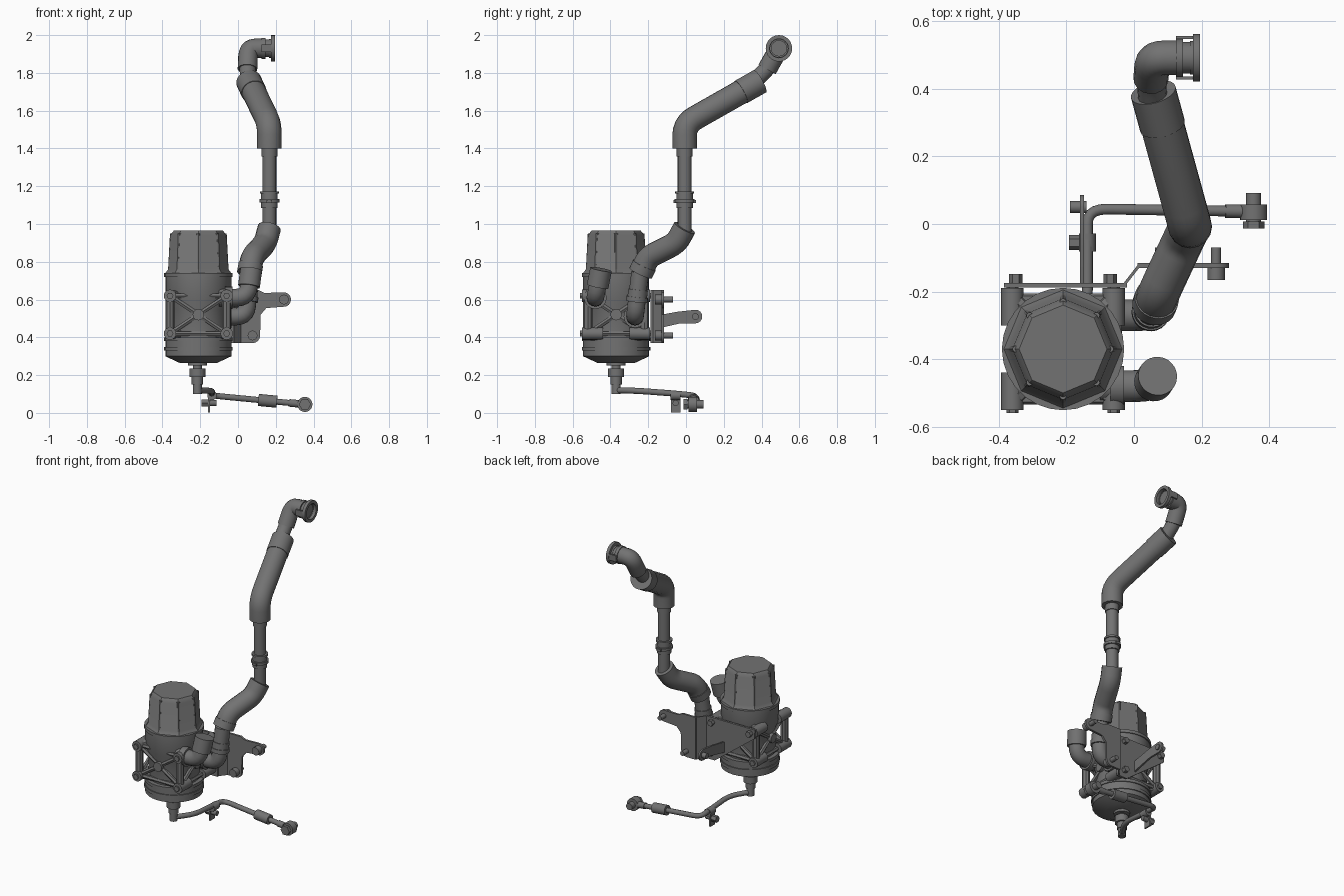
import bpy, bmesh, math
from mathutils import Vector

X, Y, Z = Vector((1, 0, 0)), Vector((0, 1, 0)), Vector((0, 0, 1))

cube = bpy.data.objects.get("Cube")
if cube:
    bpy.data.objects.remove(cube, do_unlink=True)

colour = (.17, .17, .17, 1)
grey = bpy.data.materials.new("dark grey")
grey.use_nodes = True
grey.diffuse_color = colour
grey.node_tree.nodes["Principled BSDF"].inputs["Base Color"].default_value = colour


def link(name, data):
    part = bpy.data.objects.new(name, data)
    bpy.context.collection.objects.link(part)
    bpy.ops.object.select_all(action='DESELECT')
    part.select_set(True)
    bpy.context.view_layer.objects.active = part
    return part


def shade(part):
    part.data.materials.append(grey)
    bpy.ops.object.shade_smooth_by_angle(angle=math.radians(35))


def build(name, bm):
    bmesh.ops.recalc_face_normals(bm, faces=bm.faces)
    mesh = bpy.data.meshes.new(name)
    bm.to_mesh(mesh)
    bm.free()
    shade(link(name, mesh))


def turned(name, start, direction, profile, sides=24):
    """Solid of revolution: profile is (distance along the axis, radius)."""
    bm = bmesh.new()
    turn = direction.to_track_quat('Z', 'Y')
    rings = []
    for height, radius in profile:
        angles = [math.tau * i / sides for i in range(sides)]
        local = [Vector((radius * math.cos(a), radius * math.sin(a), height)) for a in angles]
        rings.append([bm.verts.new(start + turn @ p) for p in local])
    for low, high in zip(rings, rings[1:]):
        for i in range(sides):
            bm.faces.new((low[i - 1], low[i], high[i], high[i - 1]))
    bm.faces.new(rings[0])
    bm.faces.new(rings[-1])
    build(name, bm)


def rod(name, start, end, radius, sides=16):
    axis = end - start
    turned(name, start, axis, [(0, radius), (axis.length, radius)], sides)


def band(name, start, end, low, high, radius):
    """Collar covering the stretch low..high of a straight pipe."""
    rod(name, start.lerp(end, low), start.lerp(end, high), radius, sides=24)


def tube(name, points, radius, bend=.05):
    """Round pipe along a path with rounded corners."""
    path = [points[0]]
    for before, corner, after in zip(points, points[1:], points[2:]):
        p, q = [corner + (other - corner).normalized() * min(bend, (other - corner).length * .45)
                for other in (before, after)]
        for step in range(6):
            t = step / 5
            path.append(p.lerp(corner, t).lerp(corner.lerp(q, t), t))
    path.append(points[-1])
    curve = bpy.data.curves.new(name, 'CURVE')
    curve.dimensions = '3D'
    curve.bevel_depth = radius
    curve.bevel_resolution = 6
    curve.use_fill_caps = True
    spline = curve.splines.new('POLY')
    spline.points.add(len(path) - 1)
    for knot, place in zip(spline.points, path):
        knot.co = (*place, 1)
    link(name, curve)
    bpy.ops.object.convert(target='MESH')
    shade(bpy.context.view_layer.objects.active)


def plate(name, outline, push):
    """Flat outline thickened by push."""
    bm = bmesh.new()
    face = bm.faces.new([bm.verts.new(p) for p in outline])
    grown = bmesh.ops.extrude_face_region(bm, geom=[face])["geom"]
    bmesh.ops.translate(bm, vec=push, verts=[v for v in grown if isinstance(v, bmesh.types.BMVert)])
    build(name, bm)


def block(name, centre, wide, deep, tall):
    foot = centre - Z * tall / 2
    x, y = X * wide / 2, Y * deep / 2
    plate(name, [foot - x - y, foot + x - y, foot + x + y, foot - x + y], Z * tall)


def rounded(centre, radius, first, last, across, up):
    """Arc of points, angles in eighths of a turn."""
    angles = [math.tau / 8 * (first + (last - first) * i / 8) for i in range(9)]
    return [centre + across * radius * math.cos(a) + up * radius * math.sin(a) for a in angles]


# Canister body, rim and fluted cap
base = Vector((-.21, -.37, 0))
wall, core, cap = .175, .155, .16
turned("canister_body", base, Z,
       [(.265, .1), (.3, wall), (.4, wall), (.4, core), (.55, core), (.6, wall), (.72, wall)], 28)
for level in (.34, .39, .73):
    rod("canister_ring", base + Z * (level - .01), base + Z * (level + .01), wall + .006, 28)
turned("canister_cap", base, Z, [(.74, wall), (.76, cap), (.94, cap - .01), (.965, cap - .03)], 8)
for i in range(8):
    out = X * math.cos(math.tau * i / 8) + Y * math.sin(math.tau * i / 8)
    rod("cap_rib", base + out * (cap - .01) + Z * .76, base + out * (cap - .02) + Z * .95, .01, 8)

# Mounting cage: corner posts, bosses and crossed ribs
reach, low, high = .15, Z * .42, Z * .62
middle = base + (low + high) / 2
for side in (-X, X):
    for end in (-Y, Y):
        corner = base + (side + end) * reach
        rod("cage_post", corner + Z * .4, corner + Z * .64, .024, sides=8)
        for level in (low, high):
            boss = corner + level
            tip = boss + end * .03
            rod("cage_boss", boss - end * .08, tip, .033)
            rod("boss_bolt", tip, tip + end * .01, .018, sides=6)
            rod("boss_arm", base + level, boss, .028, sides=8)
for out, across in ((X, Y), (-X, Y), (Y, X), (-Y, X)):
    left, right = [base + out * reach + across * s * reach for s in (-1, 1)]
    for start, end in ((low, high), (high, low), (low, low), (high, high)):
        rod("cage_rib", left + start, right + end, .014, sides=6)
    rod("cage_hub", middle, middle + out * wall, .03)

# Side ports, curved outlet and the short open stub
stub_port, outlet_port = Vector((.05, -.48, .61)), Vector((.045, -.27, .51))
stub_top, outlet_top = Vector((.07, -.45, .76)), Vector((.06, -.24, .77))
for name, port, top in (("stub", stub_port, stub_top), ("outlet", outlet_port, outlet_top)):
    tube(name + "_elbow", [port - X * reach, port, port.lerp(top, .9)], .047, bend=.06)
    rod(name + "_flange", port - X * .12, port - X * .08, .06)
band("stub_socket", stub_port, stub_top, .4, 1, .058)
band("outlet_collar", outlet_port, outlet_top, .3, .4, .057)
band("outlet_cuff", outlet_port, outlet_top, .4, .55, .052)

# Rising pipe with insulating sleeves
riser = Vector((.166, -.007, 0))
riser_low, riser_high = riser + Z * .98, riser + Z * 1.4
sleeve_mouth = Vector((.057, .39, 1.755))
sleeve_bend, lower_bend = riser + Z * 1.53, Vector((.145, -.05, .9))
lower_start = Vector((.075, -.2, .825))
tube("lower_sleeve", [outlet_top - Z * .03, lower_start, lower_bend, riser_low], .062, bend=.04)
band("lower_sleeve_cuff", outlet_top - Z * .03, lower_start, 0, .5, .066)
rod("riser_pipe", riser_low - Z * .03, riser_high, .037)
band("riser_coupling", riser_low, riser_high, .25, .45, .044)
band("coupling_lip", riser_low, riser_high, .32, .36, .053)
band("coupling_end", riser_low, riser_high, .43, .46, .05)
band("riser_collar", riser_low, riser_high, .9, 1, .042)
block("coupling_latch", riser + Z * 1.12, wide=.03, deep=.12, tall=.016)
tube("upper_sleeve", [riser_high, sleeve_bend, sleeve_mouth], .065, bend=.07)
band("upper_sleeve_cuff", sleeve_bend, sleeve_mouth, .75, 1, .068)

# Top elbow with quick connector
joint = Vector((.055, .492, 1.93))
neck = Vector((.05, .43, 1.82))
tube("top_pipe", [sleeve_mouth - Y * .03, neck, joint, joint + X * .12], .043)
tube("top_elbow", [neck, joint, joint + X * .08], .052)
turned("quick_connector", joint + X * .07, X,
       [(0, .056), (.02, .056), (.02, .047), (.05, .047), (.05, .07), (.07, .07), (.07, .05), (.04, .05)])
for side in (-Y, Y):
    block("connector_clip", joint + X * .1 + side * .06, wide=.06, deep=.01, tall=.04)

# Rear bracket: triangular plate, step and ear
thick = Y * .014
rear, ear = -Y * .188, -Y * .13
top, bottom = Z * .65, Z * .37
plate("bracket_rear", [rear + top - X * .385, rear + top - X * .02, rear + bottom - X * .02,
                       rear + bottom - X * .09, rear + Z * .59 - X * .38], thick)
plate("bracket_step", [rear + bottom - X * .03, ear + bottom + X * .015,
                       ear + thick + bottom + X * .015, rear + thick + bottom - X * .03],
      top - bottom)
upper_hole, lower_hole = ear + X * .243 + Z * .6, ear + X * .077 + Z * .41
plate("bracket_ear", [ear + bottom + X * .01, *rounded(lower_hole, .04, -2, 0, X, Z),
                      ear + X * .12 + Z * .52, ear + X * .15 + Z * .555,
                      *rounded(upper_hole, .038, -2, 2, X, Z),
                      ear + X * .14 + Z * .635, ear + top + X * .11, ear + top + X * .01], thick)
for hole in (upper_hole, lower_hole):
    rod("ear_bush", hole - Y * .035, hole, .026)
    rod("ear_stud", hole, hole + Y * .06, .015)
for bolt in (high - X * .35, high - X * .07, low - X * .07):
    rod("bracket_bolt", rear + bolt, rear + bolt + Y * .04, .02, sides=6)

# Support arm reaching back from the bracket
arm_eye = Vector((-.16, .05, .51))
arm_root = arm_eye - Y * .23
plate("support_arm", [arm_root - Z * .07, arm_eye - Y * .08 - Z * .036,
                      *rounded(arm_eye, .036, -2, 2, Y, Z),
                      arm_eye - Y * .1 + Z * .025, arm_root], X * .012)
rod("arm_bolt", arm_eye - X * .03, arm_eye + X * .02, .018)

# Drain fitting under the canister
drain = base - X * .005
for name, start, end, radius in (("drain_spigot", .1, .28, .024), ("drain_socket", .15, .2, .03),
                                 ("drain_nut", .19, .235, .043), ("drain_plug", .25, .28, .05)):
    rod(name, drain + Z * start, drain + Z * end, radius, sides=12)

# Drain hose with its end fitting
hose_turn, hose_end = Vector((-.138, .045, .092)), Vector((.354, .037, .045))
clamp = hose_turn - Y * .1
tube("drain_hose", [drain + Z * .12, clamp - Y * .2 + Z * .025, clamp + Z * .01, hose_turn, hose_end],
     .016, bend=.06)
band("hose_sleeve", hose_turn, hose_end, .5, .7, .032)
band("hose_ferrule", hose_turn, hose_end, .83, .96, .02)
rod("banjo_end", hose_end - Y * .025, hose_end + Y * .02, .04, sides=24)
rod("banjo_bolt_head", hose_end - Y * .05, hose_end - Y * .03, .032, sides=6)
rod("banjo_bolt", hose_end - Y * .05, hose_end + Y * .055, .022)

# Hose clamp with its bolt
rod("hose_clamp", clamp - Y * .027, clamp + Y * .027, .025)
tab = clamp - X * .015 - Z * .04
block("clamp_tab", tab, wide=.01, deep=.05, tall=.1)
rod("clamp_bolt", tab - X * .01, tab + X * .04, .016)
rod("clamp_bolt_head", tab - X * .04, tab, .022, sides=6)
